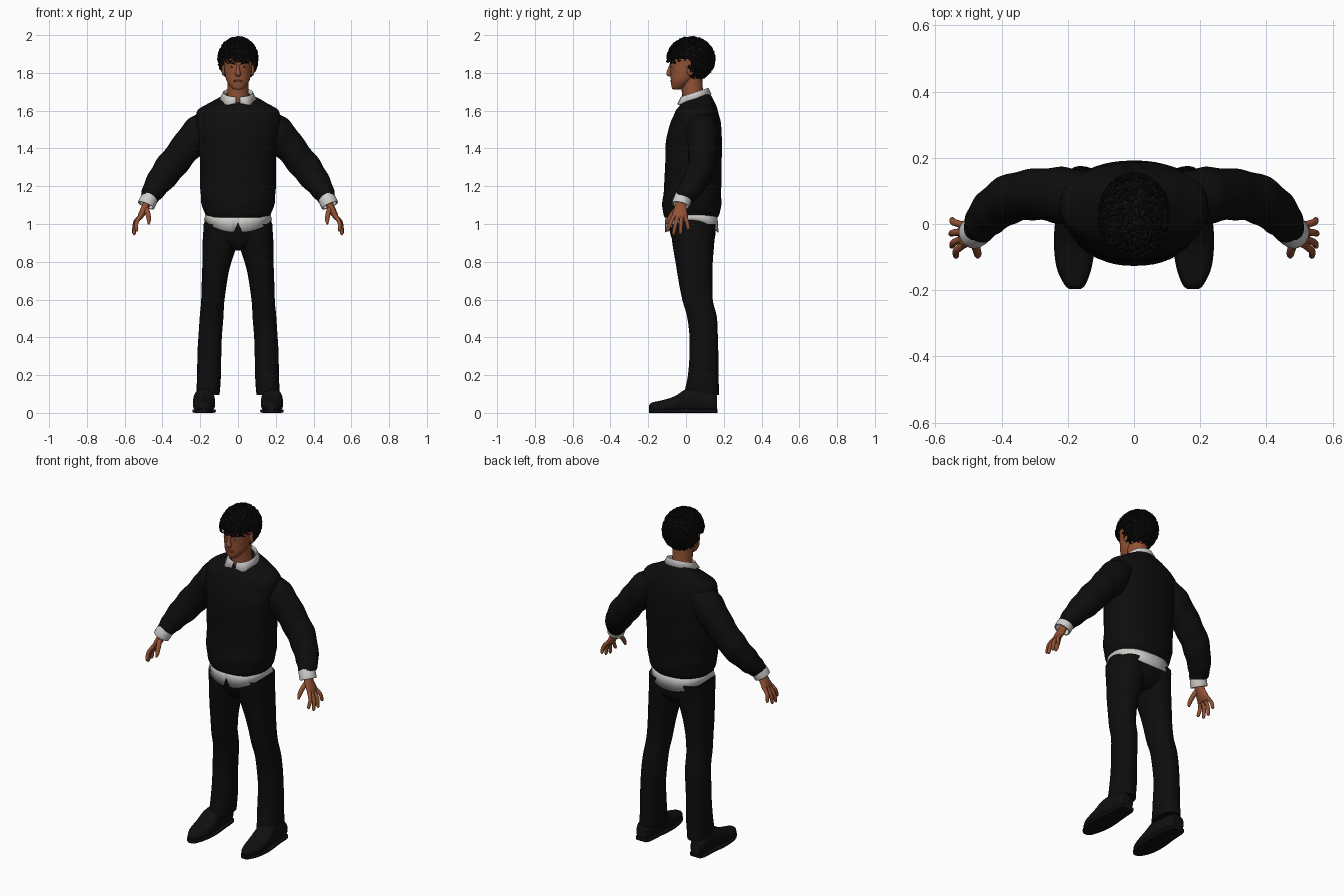
import bpy, bmesh, math, random
from mathutils import Vector

random.seed(4)
if "Cube" in bpy.data.objects:
    bpy.data.objects.remove(bpy.data.objects["Cube"], do_unlink=True)


def material(name, color):
    mat = bpy.data.materials.new(name)
    mat.use_nodes = True
    mat.diffuse_color = (*color, 1)
    mat.node_tree.nodes["Principled BSDF"].inputs["Base Color"].default_value = (*color, 1)
    return mat


sweater = material("black knit", (.004, .004, .004))
trouser = material("black cloth", (.004, .004, .0045))
leather = material("black leather", (.005, .005, .005))
hair = material("black hair", (.005, .005, .005))
skin = material("brown skin", (.29, .085, .034))
lip = material("dark lips", (.17, .04, .022))
white = material("white cotton", (.62, .61, .59))
eyewhite = material("eye white", (.5, .46, .42))
iris = material("dark iris", (.012, .006, .004))


def finish(name, bm, mat, thickness=0):
    """Turn a bmesh into a smooth object, with optional cloth thickness."""
    bmesh.ops.recalc_face_normals(bm, faces=bm.faces)
    mesh = bpy.data.meshes.new(name)
    bm.to_mesh(mesh)
    bm.free()
    obj = bpy.data.objects.new(name, mesh)
    bpy.context.collection.objects.link(obj)
    mesh.materials.append(mat)
    if thickness:
        obj.modifiers.new("thickness", "SOLIDIFY").thickness = thickness
    bpy.ops.object.select_all(action="DESELECT")
    obj.select_set(True)
    bpy.context.view_layer.objects.active = obj
    bpy.ops.object.shade_smooth_by_angle(angle=math.radians(50))
    return obj


def smooth(rows, steps):
    """Catmull-Rom interpolation through the rows of a section table."""
    out = []
    for i in range(len(rows) - 1):
        a, b, c, d = rows[max(i - 1, 0)], rows[i], rows[i + 1], rows[min(i + 2, len(rows) - 1)]
        for k in range(steps):
            t = k / steps
            out.append([q + .5 * t * (r - p + t * (2*p - 5*q + 4*r - s + t * (3*(q - r) + s - p)))
                        for p, q, r, s in zip(a, b, c, d)])
    return out + [list(rows[-1])]


def bridge(bm, rings, caps=True, loop=True):
    """Join successive rings of points with quads."""
    vs = [[bm.verts.new(p) for p in ring] for ring in rings]
    n = len(vs[0])
    for lower, upper in zip(vs, vs[1:]):
        for i in range(n if loop else n - 1):
            j = (i + 1) % n
            bm.faces.new((lower[i], lower[j], upper[j], upper[i]))
    if caps:
        bm.faces.new(vs[0])
        bm.faces.new(vs[-1])


def unit(a, power):
    """Point on a superellipse of unit size."""
    c, s = math.cos(a), math.sin(a)
    return (math.copysign(abs(c) ** (2 / power), c), math.copysign(abs(s) ** (2 / power), s))


def loft(name, rows, mat, side=1, power=2.3, along_y=False, steps=5, fold=0, warp=None, n=36):
    """Rows: position on the axis, then low and high bounds of both cross directions."""
    bm, rings = bmesh.new(), []
    for k, (h, x0, x1, w0, w1) in enumerate(smooth(rows, steps)):
        ring = []
        for i in range(n):
            a = math.tau * i / n
            c, s = unit(a, power)
            f = 1 + fold * math.sin(k * .9 + 3 * math.sin(2 * a))
            x = side * ((x0 + x1) / 2 + c * f * (x1 - x0) / 2)
            w = (w0 + w1) / 2 + s * f * (w1 - w0) / 2
            p = Vector((x, h, w) if along_y else (x, w, h))
            ring.append(warp(p) if warp else p)
        rings.append(ring)
    bridge(bm, rings)
    return finish(name, bm, mat)


def tube_rings(path, steps, n, side=1, fold=0, ref=Vector((0, 1, 0))):
    """Rings across a path; each row is a position and two radii."""
    rows, rings = smooth(path, steps), []
    pts = [Vector(r[:3]) for r in rows]
    for k, r in enumerate(rows):
        t = pts[min(k + 1, len(pts) - 1)] - pts[max(k - 1, 0)]
        u = t.cross(ref).normalized()
        v = u.cross(t).normalized()
        ring = []
        for i in range(n):
            a = math.tau * i / n
            f = 1 + fold * math.sin(k * 1.1 + 2 * math.cos(a))
            p = pts[k] + f * (u * math.cos(a) * r[3] + v * math.sin(a) * r[4])
            ring.append(Vector((side * p.x, p.y, p.z)))
        rings.append(ring)
    return rings


def tube(name, path, mat, side=1, steps=5, n=20, fold=0, caps=True, thickness=0):
    bm = bmesh.new()
    bridge(bm, tube_rings(path, steps, n, side, fold), caps)
    return finish(name, bm, mat, thickness)


def ball(name, center, radii, mat, side=1):
    bm = bmesh.new()
    bmesh.ops.create_uvsphere(bm, u_segments=20, v_segments=12, radius=1)
    for v in bm.verts:
        v.co = Vector((v.co[i] * radii[i] + center[i] for i in range(3)))
        v.co.x *= side
    return finish(name, bm, mat)


def neckline(p):
    """Lower the front of the neck opening."""
    p.z += max(0, p.z - 1.6) / .075 * .4 * (p.y - .06)
    return p


# Sweater body and trousers seat
loft("sweater_body", [
    (1.035, -.165, .165, -.112, .165), (1.06, -.178, .178, -.122, .18),
    (1.12, -.195, .195, -.125, .187), (1.2, -.2, .2, -.115, .186),
    (1.35, -.203, .203, -.11, .19), (1.46, -.212, .212, -.103, .19),
    (1.54, -.225, .225, -.08, .183), (1.6, -.215, .215, -.055, .168),
    (1.64, -.15, .15, -.04, .145), (1.675, -.08, .08, -.022, .12)],
    sweater, fold=.008, warp=neckline, n=48)
loft("trouser_seat", [
    (.86, -.07, .07, -.03, .11), (.9, -.15, .15, -.065, .145),
    (.97, -.18, .18, -.088, .158), (1.06, -.17, .17, -.09, .155)], trouser)

# Shirt tail under the sweater, cut lower at front and back with a front notch
bm, top, low = bmesh.new(), [], []
for i in range(72):
    a = math.tau * i / 72
    c, s = unit(a, 2.3)
    notch = .05 * max(0, 1 - abs(c) / .12) if s < 0 else 0
    top.append((.168 * c, .03 + .135 * s, 1.065))
    low.append((.18 * c, .03 + .142 * s, 1.022 - .066 * s * s + notch))
bridge(bm, [top, low], caps=False)
finish("shirt_tail", bm, white, .005)

# Neck, head and face
tube("neck", [(0, .045, 1.6, .06, .06), (0, .035, 1.69, .056, .056), (0, .025, 1.8, .055, .06)], skin)
loft("head", [
    (1.712, -.016, .016, -.066, -.03), (1.72, -.034, .034, -.075, -.005),
    (1.755, -.059, .059, -.08, .035), (1.8, -.07, .07, -.082, .08),
    (1.85, -.075, .075, -.085, .1), (1.9, -.077, .077, -.083, .11),
    (1.95, -.055, .055, -.055, .085)], skin, power=2.1)
tube("nose", [(0, -.077, 1.848, .007, .008), (0, -.086, 1.815, .01, .012),
              (0, -.089, 1.796, .016, .015), (0, -.082, 1.783, .011, .006)], skin)
ball("lips", (0, -.076, 1.757), (.025, .0075, .007), lip)

# Shirt collar: a folded band open at the front, with two points
bm, rows = bmesh.new(), [[], [], []]
for i in range(49):
    a = .12 + (math.tau - .24) * i / 48
    d = min(a, math.tau - a)
    point = math.exp(-((d - .6) / .28) ** 2)
    crest = 1.697 - .024 * math.cos(a)
    for row, r, drop in zip(rows, (.062, .073, .09 + .012 * point),
                            (.02, 0, .034 + .012 * point)):
        row.append((r * math.sin(a) * 1.08, .045 - r * math.cos(a), crest - drop))
bridge(bm, rows, caps=False, loop=False)
finish("shirt_collar", bm, white, .005)

# Hair: a cap with curled locks spread over it
center, reach = Vector((0, .026, 1.873)), Vector((.101, .122, .113))


def has_hair(p):
    return p.z > 1.865 or (p.y > .025 and p.z > 1.765)


bm = bmesh.new()
bmesh.ops.create_uvsphere(bm, u_segments=40, v_segments=28, radius=1)
for v in bm.verts:
    v.co = center + v.co * reach * .97
bmesh.ops.delete(bm, geom=[v for v in bm.verts if not has_hair(v.co)], context="VERTS")
finish("hair_cap", bm, hair, .01)

bm = bmesh.new()
count = 420
for i in range(count):
    z = 1 - 2 * (i + .5) / count
    a = i * math.pi * (3 - math.sqrt(5))
    w = math.sqrt(1 - z * z)
    normal = Vector((w * math.cos(a), w * math.sin(a), z))
    p = center + normal * reach
    if not has_hair(p):
        continue
    u = normal.orthogonal().normalized()
    v = normal.cross(u)
    spin, size, path = random.uniform(0, math.tau), random.uniform(.009, .015), []
    for k in range(6):
        t = spin + k * .8
        q = p + size * (u * math.cos(t) + v * math.sin(t)) + normal * (.002 * k - .003)
        r = .0075 * (1 - .13 * k)
        path.append((*q, r, r))
    bridge(bm, tube_rings(path, 2, 6, ref=normal))
finish("hair_curls", bm, hair)

for label, side in (("left", 1), ("right", -1)):
    # Eyes, brows and ears
    ball(label + "_eye", (.034, -.067, 1.832), (.013, .01, .0055), eyewhite, side)
    ball(label + "_iris", (.033, -.073, 1.832), (.005, .0055, .005), iris, side)
    tube(label + "_brow", [(.013, -.084, 1.847, .003, .004), (.035, -.075, 1.854, .005, .005),
                           (.056, -.056, 1.85, .002, .003)], hair, side, n=10)
    ball(label + "_ear", (.077, .022, 1.815), (.01, .018, .03), skin, side)

    # Sleeve and shirt cuff
    tube(label + "_sleeve", [
        (.13, .08, 1.56, .06, .07), (.205, .085, 1.485, .09, .085),
        (.295, .09, 1.38, .081, .077), (.375, .075, 1.28, .079, .073),
        (.437, .03, 1.195, .064, .064), (.466, -.008, 1.145, .05, .052),
        (.472, -.014, 1.133, .043, .046)], sweater, side, n=28, fold=.03, steps=6)
    tube(label + "_cuff", [(.462, -.01, 1.15, .044, .046), (.478, -.023, 1.118, .047, .048),
                           (.487, -.029, 1.098, .046, .047)], white, side, caps=False, thickness=.006)

    # Palm, fingers and thumb
    tube(label + "_palm", [
        (.474, -.02, 1.13, .02, .026), (.495, -.03, 1.08, .02, .034),
        (.514, -.032, 1.045, .016, .042), (.523, -.033, 1.024, .009, .038)], skin, side)
    digits = (("index", -.062, (.54, -.1, .962)), ("middle", -.043, (.553, -.068, .942)),
              ("ring", -.023, (.556, -.03, .946)), ("little", -.004, (.553, .014, .97)))
    for digit, y, tip in digits:
        base, end = Vector((.514, y, 1.045)), Vector(tip)
        knuckle = base.lerp(end, .5) + Vector((.01, 0, .004))
        tube(f"{label}_{digit}_finger", [
            (*base, .011, .011), (*knuckle, .0105, .0105),
            (*base.lerp(end, .9), .009, .009), (*end, .004, .004)], skin, side, n=12)
    tube(label + "_thumb", [
        (.487, -.045, 1.085, .014, .014), (.476, -.075, 1.05, .013, .013),
        (.472, -.092, 1.02, .011, .011), (.473, -.1, 1.0, .005, .005)], skin, side, n=12)

    # Trouser leg
    loft(label + "_trouser_leg", [
        (.095, .098, .22, -.012, .175), (.2, .09, .217, .01, .172),
        (.35, .088, .213, .02, .17), (.5, .078, .203, .008, .164),
        (.6, .071, .195, -.02, .142), (.75, .048, .19, -.048, .14),
        (.9, .004, .187, -.072, .149), (1.0, .002, .182, -.084, .157)],
        trouser, side, fold=.006)

    # Shoe and its sole
    outline = [
        (-.195, .165, .192, .018, .04), (-.18, .149, .208, .006, .055),
        (-.13, .131, .231, .004, .066), (-.06, .121, .239, .004, .088),
        (0, .123, .236, .004, .125), (.07, .13, .228, .004, .13),
        (.14, .135, .224, .004, .11), (.165, .146, .214, .012, .09)]
    loft(label + "_shoe", outline, leather, side, power=2.5, along_y=True)
    sole = [(y * 1.01, x0 - .003, x1 + .003, 0, .02) for y, x0, x1, *_ in outline]
    loft(label + "_sole", sole, leather, side, power=5, along_y=True)
